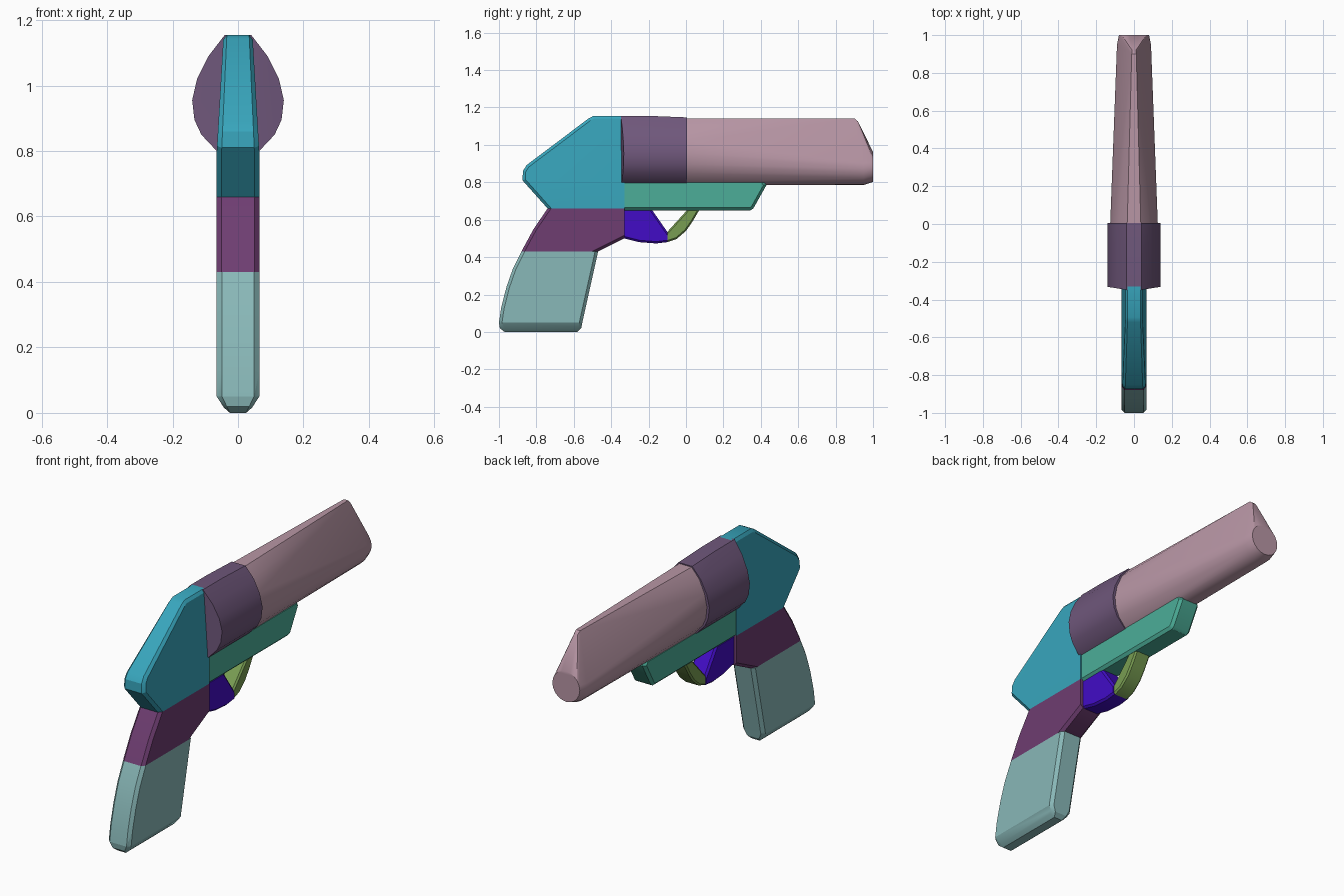
import bpy, bmesh, math
from mathutils import Vector

cube = bpy.data.objects.get("Cube")
if cube:
    bpy.data.objects.remove(cube, do_unlink=True)


def material(name, hex_code):
    rgb = [int(hex_code[i:i + 2], 16) / 255 for i in (0, 2, 4)]
    lin = [c / 12.92 if c < 0.04 else ((c + 0.055) / 1.055) ** 2.4 for c in rgb]
    m = bpy.data.materials.new(name)
    m.use_nodes = True
    m.diffuse_color = (*lin, 1)
    m.node_tree.nodes["Principled BSDF"].inputs["Base Color"].default_value = (*lin, 1)
    return m


def finish(name, bm, mat):
    bmesh.ops.recalc_face_normals(bm, faces=bm.faces)
    me = bpy.data.meshes.new(name)
    bm.to_mesh(me)
    bm.free()
    me.materials.append(mat)
    ob = bpy.data.objects.new(name, me)
    bpy.context.collection.objects.link(ob)
    bpy.ops.object.select_all(action='DESELECT')
    ob.select_set(True)
    bpy.context.view_layer.objects.active = ob
    bpy.ops.object.shade_smooth_by_angle(angle=math.radians(28))
    return ob


def plate(name, profile, half, chamfer, mat, seams=(), cut=None, taper=None):
    """Side profile (y, z) extruded across x, chamfered except along seam edges."""
    bm = bmesh.new()
    n = len(profile)
    left = [bm.verts.new((half, y, z)) for y, z in profile]
    right = [bm.verts.new((-half, y, z)) for y, z in profile]
    bm.faces.new(left)
    bm.faces.new(right[::-1])
    for i in range(n):
        j = (i + 1) % n
        bm.faces.new((left[j], left[i], right[i], right[j]))
    rim = [bm.edges.get((side[i], side[(i + 1) % n]))
           for side in (left, right) for i in range(n) if i not in seams]
    bmesh.ops.recalc_face_normals(bm, faces=bm.faces)
    bmesh.ops.bevel(bm, geom=rim, offset=chamfer, segments=1,
                    affect='EDGES', profile=0.5, clamp_overlap=True)
    if cut is not None:
        bmesh.ops.bisect_plane(bm, geom=bm.verts[:] + bm.edges[:] + bm.faces[:],
                               plane_co=(0, 0, cut), plane_no=(0, 0, 1))
    if taper:
        for v in bm.verts:
            v.co.x *= taper(v.co.z)
    return finish(name, bm, mat)


def hull(name, points, mat):
    bm = bmesh.new()
    for p in points:
        bm.verts.new(p)
    res = bmesh.ops.convex_hull(bm, input=bm.verts[:])
    junk = {g for g in res["geom_interior"] + res["geom_unused"]
            if isinstance(g, bmesh.types.BMVert)}
    bmesh.ops.delete(bm, geom=list(junk), context='VERTS')
    bmesh.ops.dissolve_limit(bm, angle_limit=0.01, verts=bm.verts, edges=bm.edges)
    return finish(name, bm, mat)


teal = material("teal", "38a6bd")
green = material("sea green", "4cae98")
pink = material("dusty pink", "b896a5")
violet = material("muted violet", "6f577b")
plum = material("plum", "6e3d71")
pale = material("pale teal", "89b8b8")
blue = material("deep blue", "420cc6")
olive = material("olive green", "789d52")

# Frame, narrowing towards the top
plate("frame", [(-.74, .66), (-.33, .66), (-.33, 1.155), (-.495, 1.155), (-.52, 1.142),
                (-.852, .892), (-.872, .86), (-.874, .81)],
      .065, .015, teal, seams=(0, 1), cut=.8,
      taper=lambda z: 1 - .32 * max(0, z - .8) / .355)

# Handle: upper band and lower grip
plate("handle_band", [(-.74, .66), (-.815, .55), (-.88, .43), (-.47, .43), (-.33, .5), (-.33, .66)],
      .065, .015, plum, seams=(2, 4, 5))
plate("grip", [(-.47, .43), (-.88, .43), (-.925, .34), (-.96, .24), (-.988, .13), (-1, .05),
               (-.995, .02), (-.97, 0), (-.58, 0), (-.56, .02), (-.552, .06)],
      .065, .016, pale, seams=(0,), cut=.05,
      taper=lambda z: min(1, .5 + z * 10))

# Rail below the barrel
plate("under_rail", [(-.33, .65), (.345, .65), (.36, .66), (.43, .785), (.42, .8), (-.33, .8)],
      .06, .014, green, seams=(4, 5))

# Trigger guard in two pieces
plate("guard_rear", [(-.33, .65), (-.33, .5), (-.25, .48), (-.16, .473), (-.1, .48),
                     (-.1, .535), (-.18, .65)],
      .05, .01, blue, seams=(0, 4, 6))
plate("guard_front", [(.005, .65), (-.1, .535), (-.1, .48), (-.05, .497), (0, .54),
                      (.035, .59), (.07, .65)],
      .045, .008, olive, seams=(1, 6))

# Drum: half section mirrored, rear face bulging at the middle
half_section = [(.04, 1.155), (.09, 1.09), (.125, 1.02), (.14, .955), (.133, .895),
                (.112, .85), (.065, .8), (.04, .785)]
section = [(s * x, z) for s in (1, -1) for x, z in half_section]
drum = [(x, -.355 + .16 * abs(x), z) for x, z in section]
drum += [(x, -.2, z) for x, z in section]
drum += [(x, .005, min(z, 1.147)) for x, z in section]
hull("drum", drum, violet)

# Barrel: drum section blending to a narrow top ridge and a low round muzzle
barrel = [(.9 * x, 0, min(z, 1.142)) for x, z in section]
for s in (1, -1):
    barrel += [(s * .012, .9, 1.142), (s * .01, .92, 1.125)]
for radius, y, height in ((.09, .95, .875), (.08, 1.0, .882)):
    for i in range(20):
        a = math.tau * i / 20
        barrel.append((radius * math.sin(a), y, height + radius * math.cos(a)))
hull("barrel", barrel, pink)
